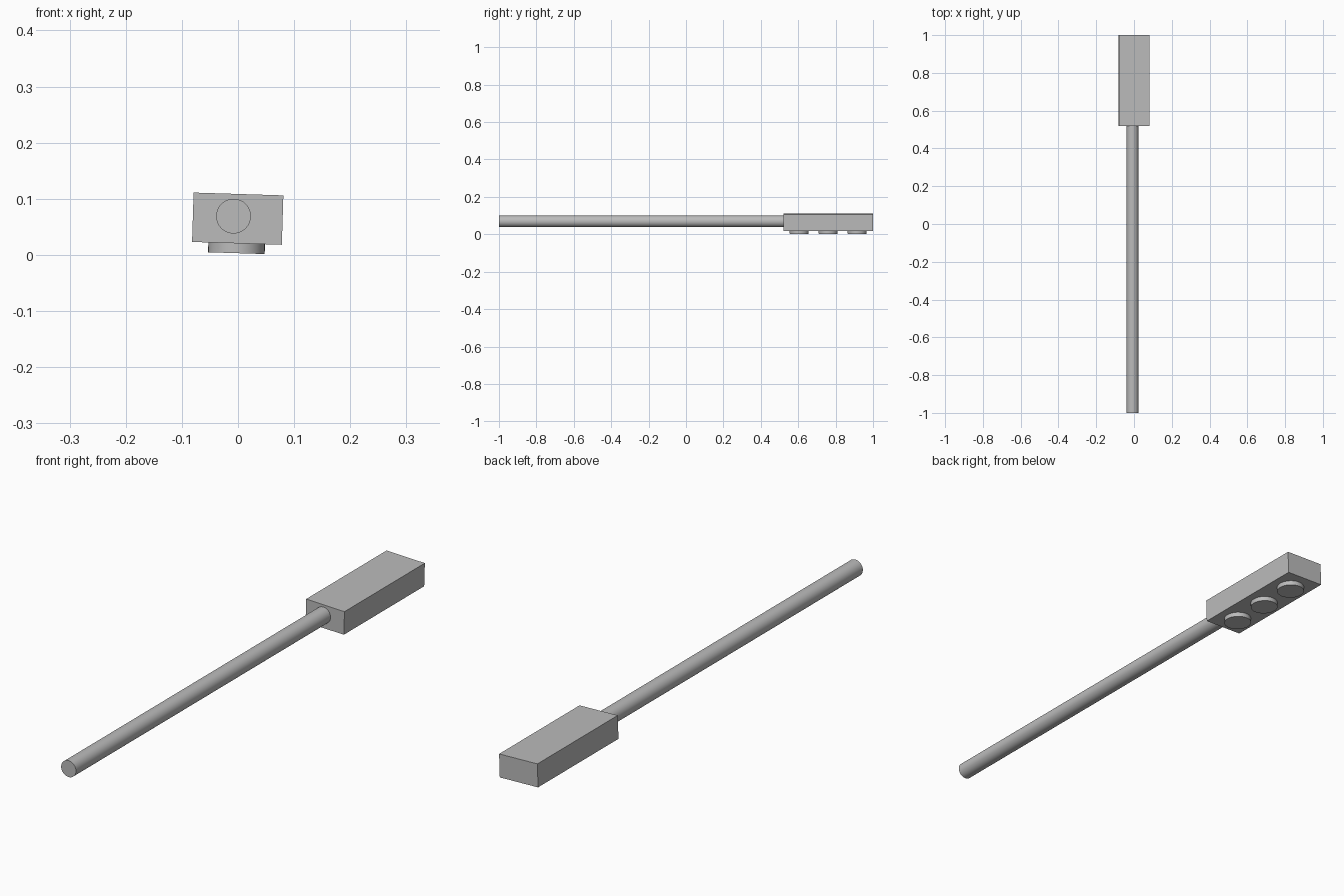
import bpy, math
from mathutils import Matrix, Vector

if "Cube" in bpy.data.objects:
    bpy.data.objects.remove(bpy.data.objects["Cube"])

TILT = math.radians(1.8)
roll = Matrix.Rotation(TILT, 4, 'Y')
CENTRE = Vector((-0.0005, 0.76, 0.0645))

grey = bpy.data.materials.new("plain grey")
grey.diffuse_color = (0.5, 0.5, 0.5, 1)
grey.use_nodes = True
grey.node_tree.nodes["Principled BSDF"].inputs["Base Color"].default_value = grey.diffuse_color


def finish(name, smooth=False):
    ob = bpy.context.object
    ob.name = name
    ob.data.materials.append(grey)
    if smooth:
        bpy.ops.object.shade_smooth_by_angle(angle=math.radians(35))
    return ob


def cylinder(name, radius, depth, matrix):
    bpy.ops.mesh.primitive_cylinder_add(vertices=32, radius=radius, depth=depth)
    ob = finish(name, True)
    ob.matrix_world = matrix
    return ob


# Signal housing lying on its face, rolled slightly
bpy.ops.mesh.primitive_cube_add(size=1)
housing = finish("signal_housing")
housing.data.transform(Matrix.Diagonal((0.16, 0.48, 0.088, 1)))
housing.matrix_world = Matrix.Translation(CENTRE) @ roll

# Three round lenses on the underside
for i, dy in enumerate((-0.155, 0, 0.155)):
    local = Matrix.Translation((-0.0005, dy, -0.0515))
    cylinder(f"lens_{i + 1}", 0.0505, 0.02, Matrix.Translation(CENTRE) @ roll @ local)

# Long pole along y, set into the housing end
cylinder("pole", 0.031, 1.53,
         Matrix.Translation((-0.008, -0.235, 0.069)) @ Matrix.Rotation(math.pi / 2, 4, 'X'))
